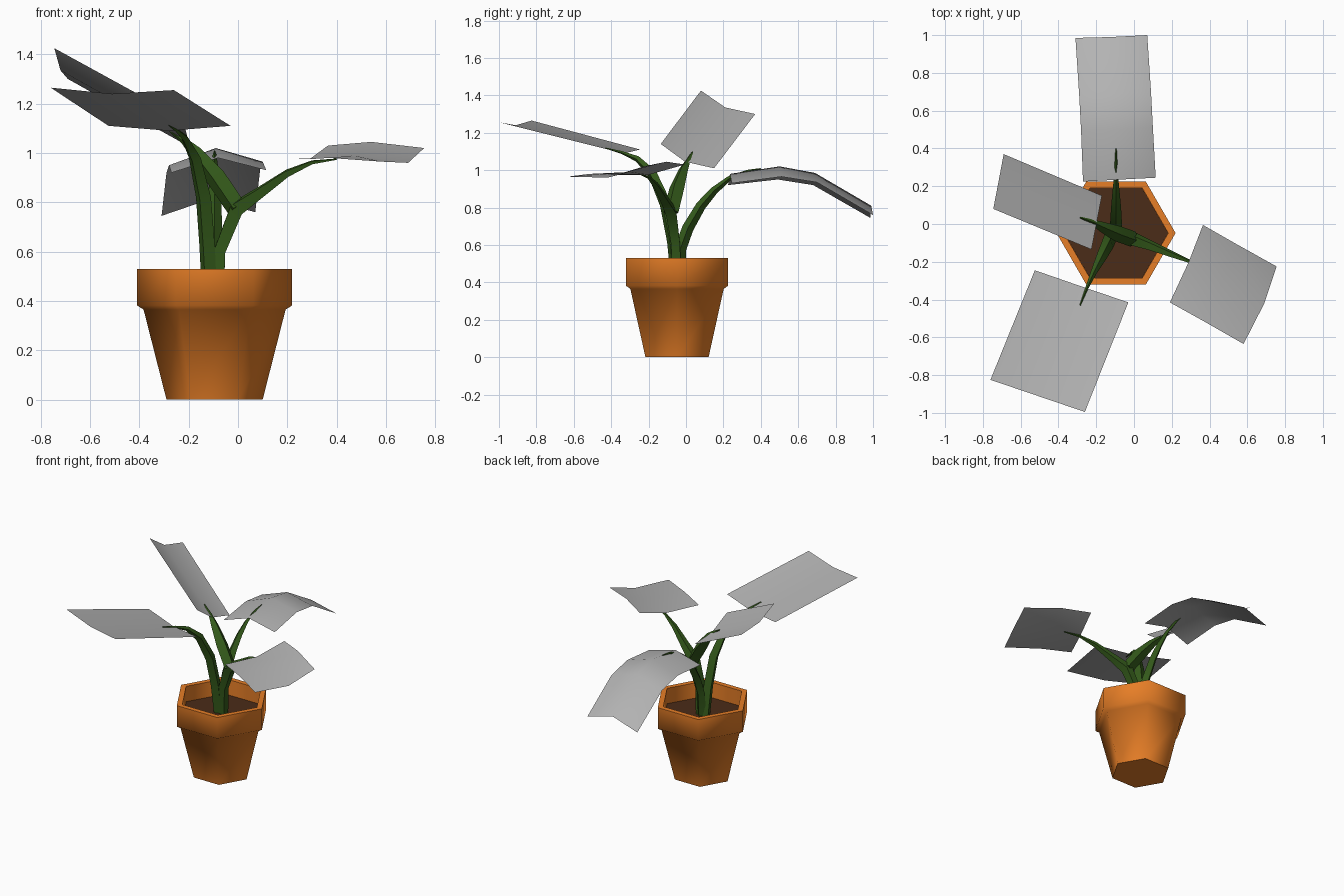
import bpy, bmesh
from math import radians, cos, sin, tau

if "Cube" in bpy.data.objects:
    bpy.data.objects.remove(bpy.data.objects["Cube"])

CX, CY = -0.095, -0.048


def material(name, rgb):
    m = bpy.data.materials.new(name)
    m.diffuse_color = (*rgb, 1)
    m.use_nodes = True
    m.node_tree.nodes["Principled BSDF"].inputs["Base Color"].default_value = m.diffuse_color
    return m


def add_mesh(name, verts, faces, mat=None, angle=65):
    me = bpy.data.meshes.new(name)
    me.from_pydata(verts, [], faces)
    bm = bmesh.new()
    bm.from_mesh(me)
    bmesh.ops.recalc_face_normals(bm, faces=bm.faces)
    bm.to_mesh(me)
    bm.free()
    ob = bpy.data.objects.new(name, me)
    bpy.context.collection.objects.link(ob)
    if mat:
        me.materials.append(mat)
    bpy.ops.object.select_all(action='DESELECT')
    bpy.context.view_layer.objects.active = ob
    ob.select_set(True)
    bpy.ops.object.shade_smooth_by_angle(angle=radians(angle))
    return ob


def hex_lathe(name, profile, mat):
    """Six-sided lathe of (radius, z) points, capped at both ends."""
    n = 6
    verts = [(CX + r * cos(tau * i / n), CY + r * sin(tau * i / n), z)
             for r, z in profile for i in range(n)]
    faces = [(k * n + i, k * n + (i + 1) % n, (k + 1) * n + (i + 1) % n, (k + 1) * n + i)
             for k in range(len(profile) - 1) for i in range(n)]
    last = (len(profile) - 1) * n
    faces += [tuple(range(n)), tuple(range(last, last + n))]
    return add_mesh(name, verts, faces, mat)


def stem(name, points, mat):
    """Four-sided tapering tube through (x, y, z, radius) points."""
    cu = bpy.data.curves.new(name, 'CURVE')
    cu.dimensions = '3D'
    cu.bevel_depth = 1
    cu.bevel_resolution = 0
    cu.use_fill_caps = True
    sp = cu.splines.new('POLY')
    sp.points.add(len(points) - 1)
    for p, (x, y, z, r) in zip(sp.points, points):
        p.co = (x, y, z, 1)
        p.radius = r
    cu.materials.append(mat)
    ob = bpy.data.objects.new(name, cu)
    bpy.context.collection.objects.link(ob)
    bpy.ops.object.select_all(action='DESELECT')
    bpy.context.view_layer.objects.active = ob
    ob.select_set(True)
    bpy.ops.object.convert(target='MESH')
    bpy.ops.object.shade_smooth_by_angle(angle=radians(40))


def leaf(name, rows):
    """Sheet with a crease: each row is left edge, midrib, right edge."""
    verts = [p for row in rows for p in row]
    faces = [(k * 3 + j, k * 3 + j + 1, k * 3 + j + 4, k * 3 + j + 3)
             for k in range(len(rows) - 1) for j in range(2)]
    add_mesh(name, verts, faces, grey)


clay = material('terracotta', (0.80, 0.21, 0.02))
earth = material('soil', (0.069, 0.025, 0.009))
green = material('stem_green', (0.035, 0.105, 0.011))
grey = material('leaf_grey', (0.45, 0.45, 0.45))

# Pot and soil
hex_lathe('pot', [(0.195, 0), (0.288, 0.365), (0.315, 0.382), (0.315, 0.53),
                  (0.276, 0.53), (0.276, 0.40)], clay)
hex_lathe('soil', [(0.2755, 0.402), (0.2755, 0.422)], earth)

# Stems: the left and right ones share a fork
stem('back_stem', [(-0.095, -0.04, 0.41, 0.032), (-0.095, -0.03, 0.58, 0.032),
                   (-0.095, 0.01, 0.69, 0.031), (-0.095, 0.08, 0.81, 0.027),
                   (-0.095, 0.15, 0.89, 0.021), (-0.095, 0.23, 0.955, 0.013),
                   (-0.095, 0.33, 0.995, 0.007), (-0.095, 0.40, 1.008, 0.003)], green)
stem('front_stem', [(-0.115, -0.05, 0.41, 0.034), (-0.125, -0.07, 0.62, 0.035),
                    (-0.14, -0.11, 0.82, 0.034), (-0.175, -0.18, 0.98, 0.027),
                    (-0.215, -0.26, 1.06, 0.016), (-0.25, -0.34, 1.093, 0.008),
                    (-0.285, -0.43, 1.118, 0.003)], green)
stem('right_stem', [(-0.08, -0.05, 0.41, 0.032), (-0.075, -0.055, 0.60, 0.033),
                    (-0.005, -0.08, 0.775, 0.04), (0.09, -0.115, 0.84, 0.028),
                    (0.20, -0.16, 0.918, 0.018), (0.30, -0.20, 0.962, 0.009),
                    (0.40, -0.24, 0.975, 0.003)], green)
stem('left_stem', [(-0.005, -0.08, 0.775, 0.042), (-0.09, -0.05, 0.90, 0.042),
                   (-0.17, -0.015, 1.0, 0.027), (-0.22, 0.01, 1.05, 0.014),
                   (-0.285, 0.035, 1.098, 0.004)], green)

# Leaves
leaf('back_leaf', [
    [(-0.27, 0.225, 0.92), (-0.08, 0.235, 0.98), (0.115, 0.245, 0.93)],
    [(-0.28, 0.49, 0.95), (-0.09, 0.50, 1.02), (0.10, 0.51, 0.965)],
    [(-0.29, 0.68, 0.92), (-0.10, 0.69, 0.985), (0.09, 0.70, 0.935)],
    [(-0.31, 0.985, 0.745), (-0.12, 0.99, 0.81), (0.07, 1.0, 0.76)]])
leaf('left_leaf', [
    [(-0.225, -0.135, 1.14), (-0.20, -0.005, 1.045), (-0.17, 0.15, 1.01)],
    [(-0.745, 0.08, 1.425), (-0.72, 0.21, 1.335), (-0.69, 0.37, 1.30)]])
leaf('front_leaf', [
    [(-0.525, -0.245, 1.11), (-0.28, -0.33, 1.09), (-0.03, -0.415, 1.11)],
    [(-0.76, -0.825, 1.265), (-0.51, -0.91, 1.24), (-0.26, -0.995, 1.255)]])
leaf('right_leaf', [
    [(0.365, -0.005, 1.03), (0.29, -0.20, 0.975), (0.19, -0.415, 0.975)],
    [(0.54, -0.105, 1.045), (0.47, -0.30, 0.99), (0.37, -0.515, 0.98)],
    [(0.755, -0.225, 1.02), (0.69, -0.42, 0.96), (0.58, -0.635, 0.965)]])
